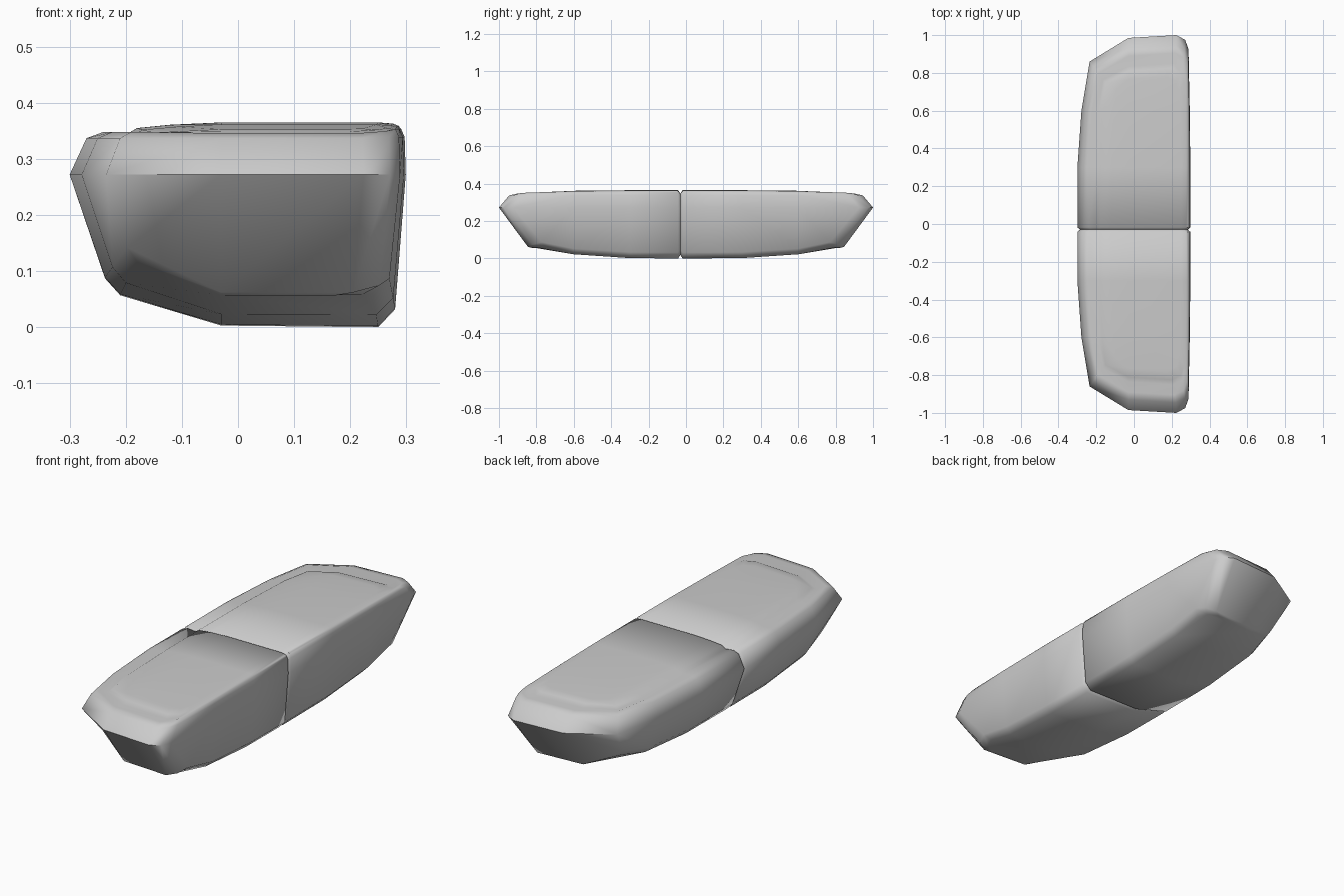
import bpy, bmesh, math

if "Cube" in bpy.data.objects:
    bpy.data.objects.remove(bpy.data.objects["Cube"])

SEAM = -0.03
# Stacked outlines, bottom to top:
# left x, right x, end y, z at left / end / right, taper of the left side, rise towards ends
LEVELS = [
    (-.21, .25, .825, .060, .000, .003, .030, .060),
    (-.237, .28, .845, .090, .010, .035, .040, .055),
    (-.30, .299, 1.00, .275, .275, .275, .065, 0),
    (-.27, .297, .945, .340, .340, .342, .060, 0),
    (-.24, .291, .905, .351, .349, .356, .050, 0),
    (-.20, .286, .850, .346, .347, .362, .035, -.006),
    (-.18, .276, .825, .358, .360, .366, .030, -.008),
    (-.12, .250, .780, .364, .366, .368, .030, -.010),
]
TAPER = (0, 0, 0, .33, 1)
RISE = (0, 0, .03, .37, 1)


def rows(start, corner):
    return [start, start + .012, .3, .6, corner]


def seam_inset(p):
    # pull the first row inwards to cut the V-shaped seam
    return (p[0] * .955, p[1], .19 + (p[2] - .19) * .9)


def outline(level, start):
    xl, xr, ye, zl, ze, zr, taper, rise = level
    left = [(xl + taper * t, y, zl + rise * r)
            for y, t, r in zip(rows(start, .86 - (1 - ye) * .65), TAPER, RISE)]
    right = [(xr - .01 * t, y, zr + rise * r)
             for y, t, r in zip(rows(start, ye - .075), TAPER, RISE)]
    left[0], right[0] = seam_inset(left[0]), seam_inset(right[0])
    end = [(-.03, ye - .015, ze + rise), (xr - .075, ye, ze + rise),
           (xr - .028, ye - .025, (ze + zr) / 2 + rise)]
    return left + end + right[::-1]


def cap(bm, ring, z, rise, start):
    # ridge down the middle of the top or bottom surface
    mid = [(-.03, y, z + rise * r) for y, r in zip(rows(start, .8)[:4], RISE)]
    mid[0] = seam_inset(mid[0])
    m = [bm.verts.new(p) for p in mid]
    for i in range(3):
        bm.faces.new((ring[i], ring[i + 1], m[i + 1], m[i]))
        bm.faces.new((m[i], m[i + 1], ring[11 - i], ring[12 - i]))
    bm.faces.new((ring[3], ring[4], ring[5], m[3]))
    bm.faces.new((m[3], *ring[5:10]))


def half(bm, side):
    start = SEAM * side
    before = set(bm.verts)
    rings = [[bm.verts.new(p) for p in outline(l, start)] for l in LEVELS]
    for a, b in zip(rings, rings[1:]):
        for i in range(12):
            bm.faces.new((a[i], a[i + 1], b[i + 1], b[i]))
    cap(bm, rings[0], .006, .055, start)
    cap(bm, rings[-1], .368, -.009, start)
    for v in set(bm.verts) - before:
        v.co.y *= side


# Shell: two mirrored halves meeting in the seam
bm = bmesh.new()
half(bm, 1)
half(bm, -1)
bmesh.ops.remove_doubles(bm, verts=bm.verts[:], dist=.0005)
bmesh.ops.recalc_face_normals(bm, faces=bm.faces[:])
low = min(v.co.z for v in bm.verts)
bmesh.ops.translate(bm, verts=bm.verts[:], vec=(0, 0, -low))
mesh = bpy.data.meshes.new("shell")
bm.to_mesh(mesh)
bm.free()
shell = bpy.data.objects.new("shell", mesh)
bpy.context.collection.objects.link(shell)
bpy.context.view_layer.objects.active = shell
shell.select_set(True)
bpy.ops.object.shade_smooth_by_angle(angle=math.radians(60))
